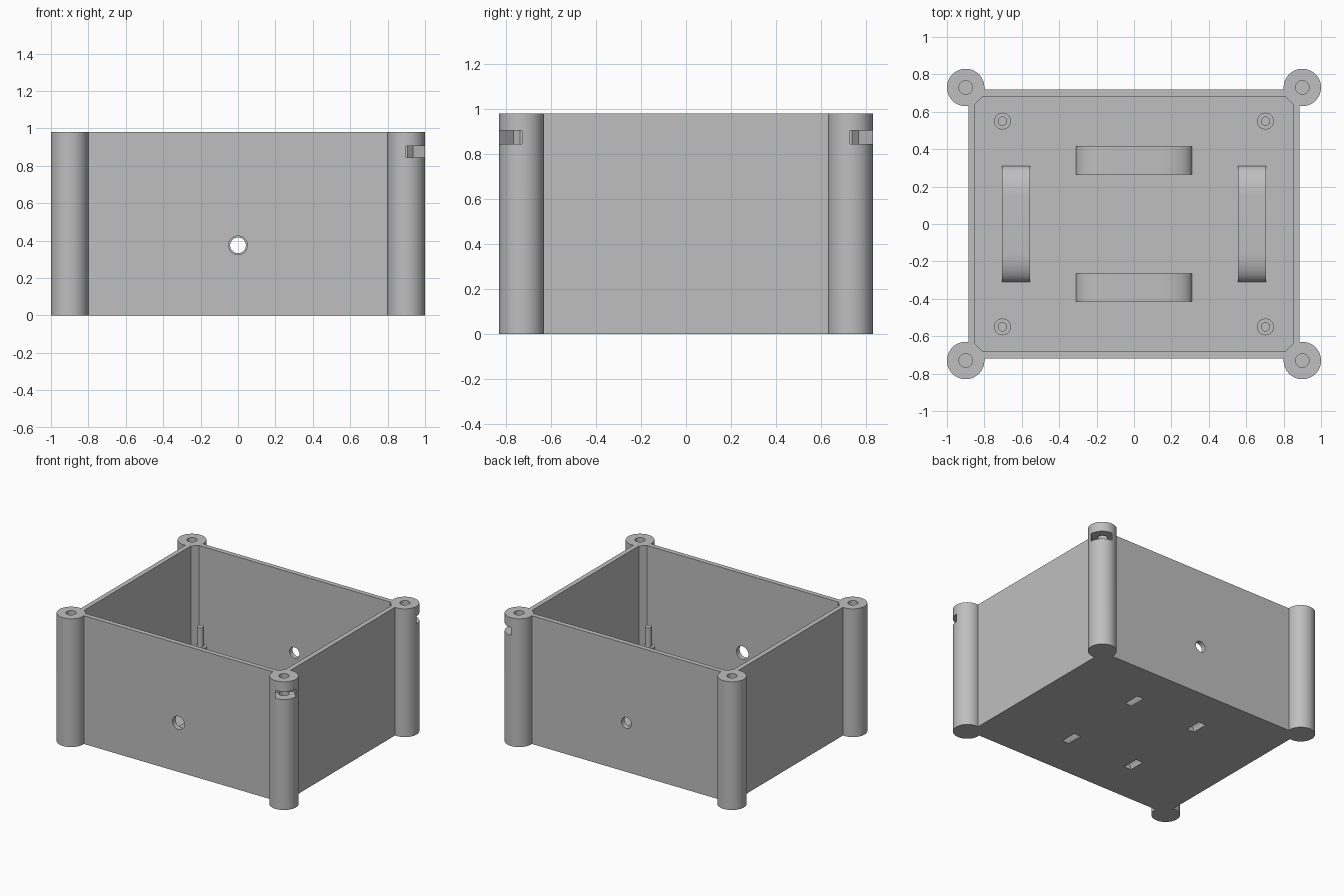
import bpy
import bmesh
from math import sin, cos, pi, radians
from mathutils import Matrix, Vector

cube = bpy.data.objects.get("Cube")
if cube:
    bpy.data.objects.remove(cube, do_unlink=True)

HEIGHT, FLOOR = 0.98, 0.07
OUT_X, OUT_Y, WALL, CHAMFER = 0.886, 0.719, 0.037, 0.04
POST_X, POST_Y, POST_R = 0.9, 0.73, 0.1
CORNERS = [(sx, sy) for sx in (-1, 1) for sy in (-1, 1)]

grey = bpy.data.materials.new("light grey plastic")
grey.use_nodes = True
colour = (0.52, 0.52, 0.52, 1)
grey.diffuse_color = colour
grey.node_tree.nodes["Principled BSDF"].inputs["Base Color"].default_value = colour


def prism(name, points, low, high, matrix=Matrix()):
    """Extrude a flat outline from low to high, then place it."""
    bm = bmesh.new()
    face = bm.faces.new([bm.verts.new((x, y, low)) for x, y in points])
    top = bmesh.ops.extrude_face_region(bm, geom=[face])["geom"]
    bmesh.ops.translate(bm, vec=(0, 0, high - low),
                        verts=[v for v in top if isinstance(v, bmesh.types.BMVert)])
    bm.transform(matrix)
    bmesh.ops.recalc_face_normals(bm, faces=bm.faces)
    mesh = bpy.data.meshes.new(name)
    bm.to_mesh(mesh)
    bm.free()
    mesh.materials.append(grey)
    obj = bpy.data.objects.new(name, mesh)
    bpy.context.collection.objects.link(obj)
    return obj


def circle(radius, sides=48):
    return [(radius * cos(2 * pi * i / sides), radius * sin(2 * pi * i / sides))
            for i in range(sides)]


def rectangle(x0, x1, y0, y1):
    return [(x0, y0), (x1, y0), (x1, y1), (x0, y1)]


def arch(a, b, steps=24):
    """Half ellipse from +a over the top to -a."""
    return [(a * cos(pi * i / steps), b * sin(pi * i / steps)) for i in range(steps + 1)]


def combine(target, other, operation):
    """Apply a boolean and remove the helper."""
    mod = target.modifiers.new("cut", "BOOLEAN")
    mod.operation, mod.object, mod.solver = operation, other, "EXACT"
    bpy.context.view_layer.objects.active = target
    bpy.ops.object.modifier_apply(modifier=mod.name)
    bpy.data.objects.remove(other, do_unlink=True)


def smooth(obj):
    bpy.ops.object.select_all(action="DESELECT")
    obj.select_set(True)
    bpy.context.view_layer.objects.active = obj
    bpy.ops.object.shade_smooth_by_angle(angle=radians(30))


# Box body with round corner posts
case = prism("case", rectangle(-OUT_X, OUT_X, -OUT_Y, OUT_Y), 0, HEIGHT)
for sx, sy in CORNERS:
    place = Matrix.Translation((sx * POST_X, sy * POST_Y, 0))
    combine(case, prism("post", circle(POST_R), 0, HEIGHT, place), "UNION")

# Cavity with chamfered corners
ix, iy, c = OUT_X - WALL, OUT_Y - WALL, CHAMFER
outline = [(ix, iy - c), (ix - c, iy), (c - ix, iy), (-ix, iy - c),
           (-ix, c - iy), (c - ix, -iy), (ix - c, -iy), (ix, c - iy)]
combine(case, prism("cavity", outline, FLOOR, HEIGHT + 0.2), "DIFFERENCE")

# Screw holes and diagonal nut slots in the posts
for sx, sy in CORNERS:
    place = Matrix.Translation((sx * POST_X, sy * POST_Y, 0))
    combine(case, prism("screw_hole", circle(0.036, 32), 0.6, HEIGHT + 0.1, place), "DIFFERENCE")
    turn = Vector((1, 0)).angle_signed(Vector((sx, sy)))
    slot = prism("nut_slot", rectangle(-0.02, 0.2, -0.072, 0.072), 0.845, 0.905,
                 place @ Matrix.Rotation(-turn, 4, "Z"))
    combine(case, slot, "DIFFERENCE")

# Cable holes, the front one a little larger
for side, radius in ((-1, 0.05), (1, 0.042)):
    place = Matrix.Translation((0, side * OUT_Y, 0.375)) @ Matrix.Rotation(pi / 2, 4, "X")
    combine(case, prism("cable_hole", circle(radius), -0.1, 0.1, place), "DIFFERENCE")

# Strap bridges on the floor, each with an arched tunnel open underneath
upright = Matrix.Rotation(pi / 2, 4, "X")
quarter = Matrix.Rotation(pi / 2, 4, "Z")
bridges = [Matrix.Translation((0, s * 0.34, 0)) for s in (-1, 1)]
bridges += [Matrix.Translation((s * 0.63, 0, 0)) @ quarter for s in (-1, 1)]
end = [(0.15 + 0.16 * cos(t), FLOOR + 0.085 * sin(t))
       for t in (pi / 2 * i / 10 for i in range(11))]
hump = [(0.31, FLOOR - 0.02)] + end
hump += [(-x, z) for x, z in reversed(hump)]
tunnel = [(0.31, -0.05)] + arch(0.31, 0.125) + [(-0.31, -0.05), (-0.25, -0.05)]
tunnel += list(reversed(arch(0.25, 0.065))) + [(0.25, -0.05)]
for place in bridges:
    combine(case, prism("bridge", hump, -0.075, 0.075, place @ upright), "UNION")
    combine(case, prism("tunnel", tunnel, -0.064, 0.064, place @ upright), "DIFFERENCE")
smooth(case)

# Stepped standoffs for a board
for sx, sy in CORNERS:
    place = Matrix.Translation((sx * 0.703, sy * 0.55, 0))
    standoff = prism("board_standoff", circle(0.045, 32), FLOOR - 0.02, 0.29, place)
    combine(standoff, prism("pin", circle(0.025, 32), 0.2, 0.44, place), "UNION")
    smooth(standoff)
